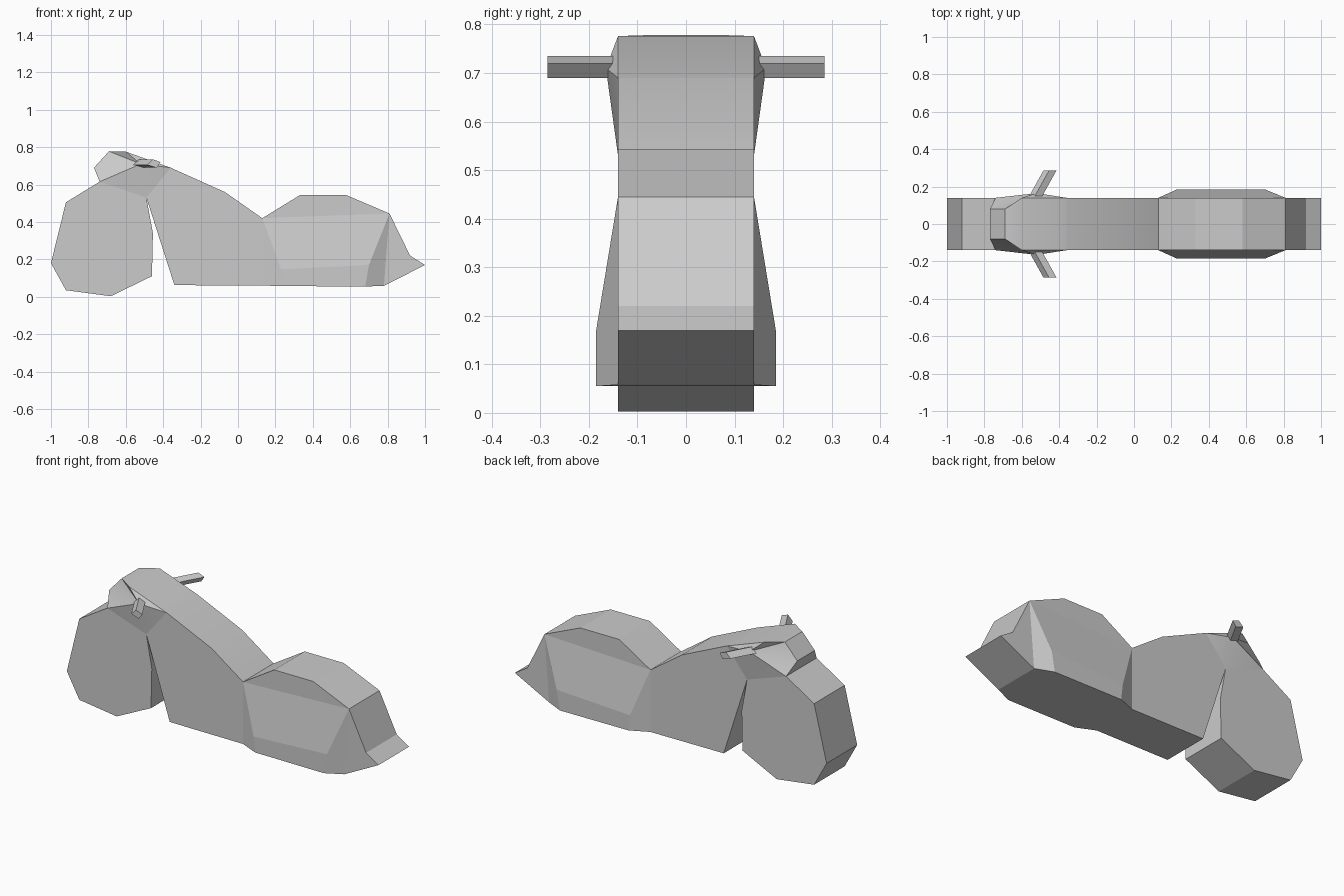
import bpy
import bmesh
from math import radians
from mathutils import Vector

if "Cube" in bpy.data.objects:
    bpy.data.objects.remove(bpy.data.objects["Cube"], do_unlink=True)

grey = bpy.data.materials.new("plain grey")
grey.use_nodes = True
grey.diffuse_color = (0.6, 0.6, 0.6, 1)
grey.node_tree.nodes["Principled BSDF"].inputs["Base Color"].default_value = (0.6, 0.6, 0.6, 1)

HALF = 0.14   # half width of the main body
WIDE = 0.185  # half width of the rear fairing


def make_part(name, faces, smooth=0):
    """Build a roughly convex shell, turning every face away from its centre."""
    bm = bmesh.new()
    for points in faces:
        bm.faces.new([bm.verts.new(p) for p in points])
    bmesh.ops.remove_doubles(bm, verts=bm.verts, dist=0.0005)
    centre = sum((v.co for v in bm.verts), Vector()) / len(bm.verts)
    bm.normal_update()
    for f in bm.faces:
        if f.normal.dot(f.calc_center_median() - centre) < 0:
            f.normal_flip()
    mesh = bpy.data.meshes.new(name)
    bm.to_mesh(mesh)
    bm.free()
    mesh.materials.append(grey)
    obj = bpy.data.objects.new(name, mesh)
    bpy.context.collection.objects.link(obj)
    if smooth:
        bpy.ops.object.select_all(action='DESELECT')
        obj.select_set(True)
        bpy.context.view_layer.objects.active = obj
        bpy.ops.object.shade_smooth_by_angle(angle=radians(smooth))
    return obj


def at(p, side, half=HALF):
    """Place a profile point (x, z) or (x, z, half width) on one side."""
    return (p[0], side * (p[2] if len(p) > 2 else half), p[1])


def strip(path):
    """Faces running across the body along a side profile."""
    return [[at(a, 1), at(b, 1), at(b, -1), at(a, -1)] for a, b in zip(path, path[1:])]


def flanks(*polygons):
    """The same side faces on left and right."""
    return [[at(p, s) for p in poly] for poly in polygons for s in (1, -1)]


# Shared corners
neck, brow, shoulder = (-0.49, 0.53), (-0.74, 0.615), (-0.36, 0.69)
waist, belly = (0.13, 0.42), (0.13, 0.06)
rump, heel = (0.81, 0.445), (0.78, 0.058)

# Front wheel with its guard
wheel = [brow, (-0.92, 0.505), (-1, 0.18), (-0.92, 0.035), (-0.68, 0.003),
         (-0.46, 0.11), (-0.455, 0.34), neck]
make_part("front_wheel", strip(wheel) + flanks(wheel), 20)

# Front cowl, its sides fanned around the handlebar root
cowl = [brow, (-0.77, 0.69, 0.08), (-0.69, 0.778, 0.08), (-0.60, 0.776), shoulder]
root = (-0.52, 0.71, 0.165)
rim = cowl + [neck, brow]
make_part("front_cowl", strip(cowl) + flanks(*[(a, b, root) for a, b in zip(rim, rim[1:])]), 22)

# Middle frame
back = [shoulder, (-0.07, 0.56), waist]
front = [belly, (-0.34, 0.062), neck]
make_part("frame", strip(back) + strip(front) + flanks(back + front), 20)

# Seat and tail
seat = [waist, (0.33, 0.543), (0.58, 0.543), rump]
tail = [rump, (0.92, 0.22), (1, 0.17), heel]
make_part("seat", strip(seat) + flanks(seat))
make_part("tail", strip(tail) + flanks(tail))

# Flared rear fairing with one flat underside
upper = [(0.23, 0.147, WIDE), (0.70, 0.17, WIDE)]
lower = [(0.24, 0.057, WIDE), (0.68, 0.055, WIDE)]
sides = flanks((waist, rump, upper[1], upper[0]), (upper[0], upper[1], lower[1], lower[0]),
               (waist, upper[0], lower[0], belly), (rump, heel, lower[1], upper[1]))
make_part("rear_fairing", sides + strip([belly] + lower + [heel]))

# Swept handlebars with a diamond section
section = [(-0.415, 0.72), (-0.435, 0.69), (-0.485, 0.705), (-0.455, 0.735)]
for name, side in (("left_handlebar", 1), ("right_handlebar", -1)):
    outer = [at(p, side, 0.285) for p in section]
    inner = [(x - 0.075, side * 0.15, z) for x, _, z in outer]
    walls = [[inner[i], inner[i - 1], outer[i - 1], outer[i]] for i in range(4)]
    make_part(name, walls + [inner, outer])
